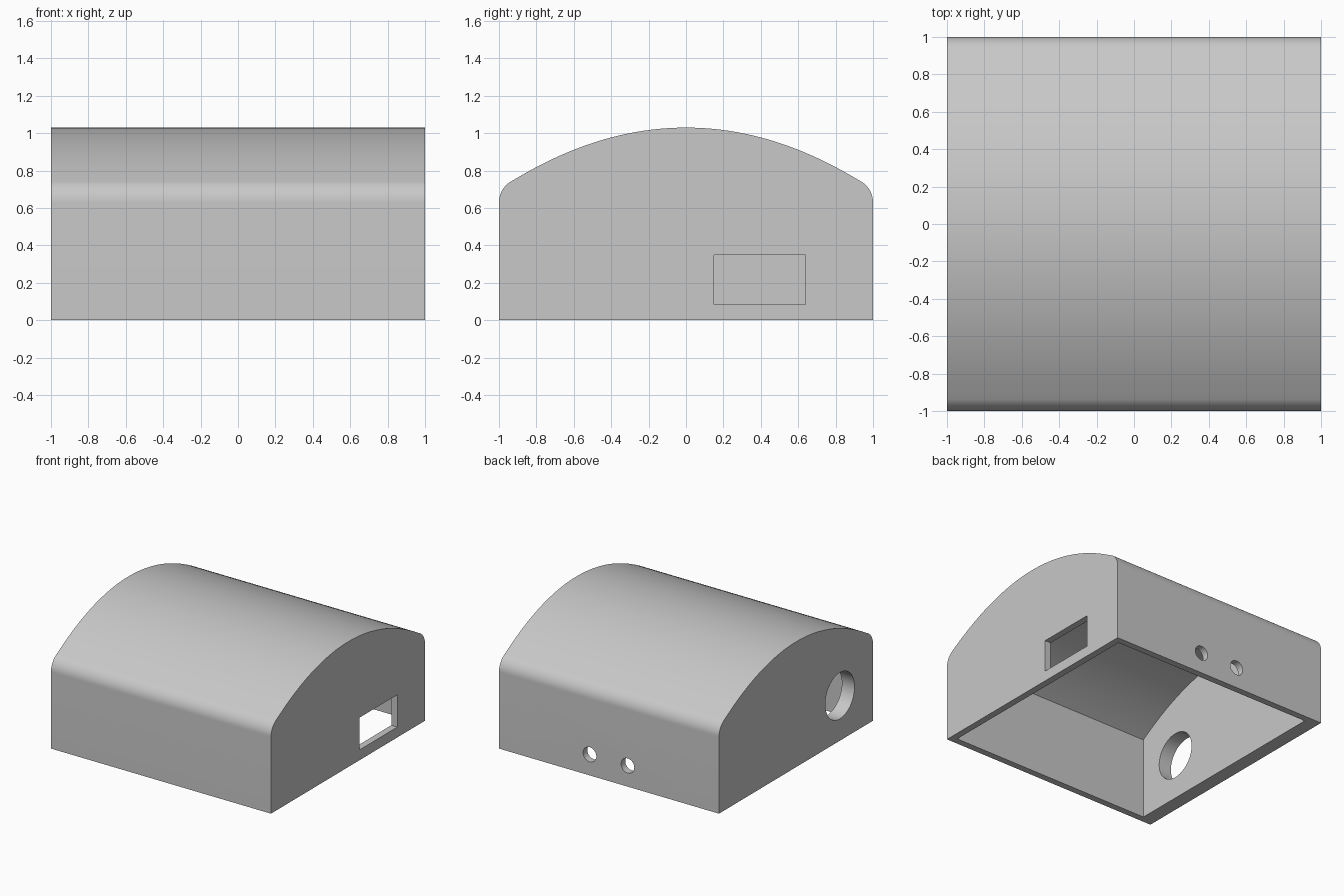
import bpy, bmesh, math
from mathutils import Vector

cube = bpy.data.objects.get("Cube")
if cube:
    bpy.data.objects.remove(cube, do_unlink=True)

# Single plain grey
grey = bpy.data.materials.new("light grey")
grey.use_nodes = True
colour = (0.58, 0.58, 0.58, 1)
grey.diffuse_color = colour
grey.node_tree.nodes["Principled BSDF"].inputs["Base Color"].default_value = colour

TOP, CURVE, WALL = 1.03, 0.33, 0.055
EAVE_Z, EAVE_R = 0.63, 0.13


def prism(name, points, depth):
    """Closed solid: 3D outline swept along the depth vector."""
    bm = bmesh.new()
    face = bm.faces.new([bm.verts.new(p) for p in points])
    swept = bmesh.ops.extrude_face_region(bm, geom=[face])
    verts = [g for g in swept["geom"] if isinstance(g, bmesh.types.BMVert)]
    bmesh.ops.translate(bm, verts=verts, vec=Vector(depth))
    bmesh.ops.recalc_face_normals(bm, faces=bm.faces)
    mesh = bpy.data.meshes.new(name)
    bm.to_mesh(mesh)
    bm.free()
    mesh.materials.append(grey)
    obj = bpy.data.objects.new(name, mesh)
    bpy.context.collection.objects.link(obj)
    return obj


def mirrored(half):
    """Full outline from its +y half, listed bottom to just before the ridge."""
    ridge = half[-1]
    return half + [(-y, z) for y, z in reversed(half[:-1])] if ridge[0] == 0 else half


def circle(radius, steps=48):
    return [(radius * math.cos(math.tau * i / steps),
             radius * math.sin(math.tau * i / steps)) for i in range(steps)]


# Outer profile: straight wall, rounded eave, parabolic roof
eave_end = 1 - EAVE_R * 0.475
normal = math.atan2(1, 2 * CURVE * eave_end)
outer = [(1, 0)]
for i in range(13):
    a = normal * i / 12
    outer.append((1 - EAVE_R + EAVE_R * math.cos(a), EAVE_Z + EAVE_R * math.sin(a)))
start = outer[-1][0]
for i in range(1, 25):
    y = start * (1 - i / 24)
    outer.append((y, TOP - CURVE * y * y))

# Inner profile: offset roof meeting the walls at a sharp corner
inside = 1 - WALL
inner = [(inside, -0.1)]
for i in range(25):
    y = inside * (1 - i / 24)
    slope = 2 * CURVE * y
    inner.append((y, TOP - CURVE * y * y - WALL * math.hypot(1, slope)))

body = prism("housing", [(-1, y, z) for y, z in mirrored(outer)], (2, 0, 0))

# Cavity and openings; the left and right end walls differ in thickness
END_WALL = 0.115
cutters = [
    prism("cavity", [(-1 + END_WALL, y, z) for y, z in mirrored(inner)],
          (2 - END_WALL - WALL, 0, 0)),
    prism("socket_opening", [(0.8, 0.15, 0.085), (0.8, 0.64, 0.085),
                             (0.8, 0.64, 0.35), (0.8, 0.15, 0.35)], (0.4, 0, 0)),
    prism("round_opening", [(-1.2, -0.57 + u, 0.37 + v) for u, v in circle(0.19)],
          (0.4, 0, 0)),
]
for x in (-0.17, 0.175):
    cutters.append(prism("back_hole", [(x + u, 0.8, 0.172 + v) for u, v in circle(0.06)],
                         (0, 0.4, 0)))

bpy.ops.object.select_all(action="DESELECT")
bpy.context.view_layer.objects.active = body
body.select_set(True)
for cutter in cutters:
    cutter.hide_render = True
    mod = body.modifiers.new(cutter.name, "BOOLEAN")
    mod.operation = "DIFFERENCE"
    mod.solver = "EXACT"
    mod.object = cutter
    bpy.ops.object.modifier_apply(modifier=mod.name)
    bpy.data.objects.remove(cutter, do_unlink=True)

bpy.ops.object.shade_smooth_by_angle(angle=math.radians(25))
